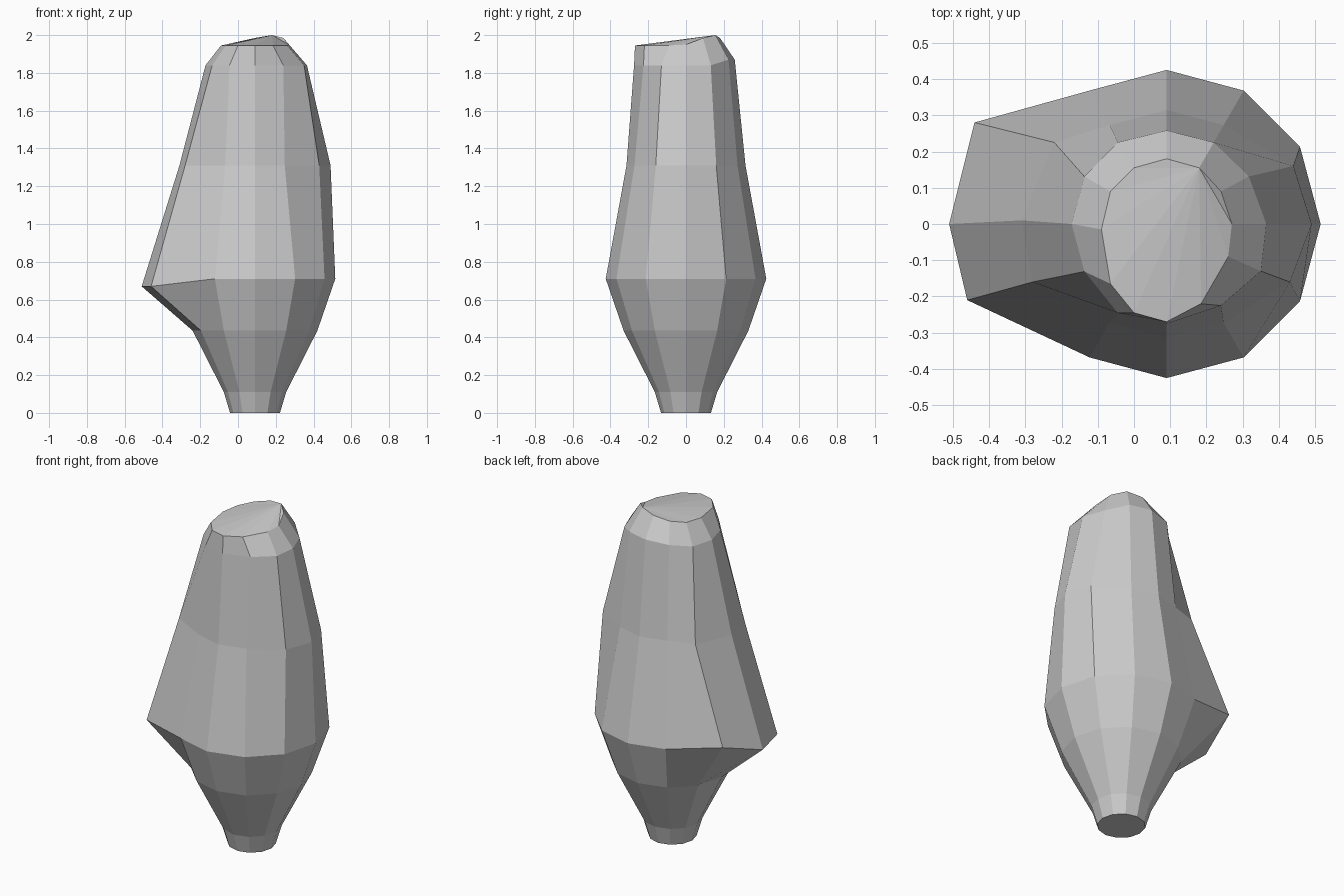
import bpy, bmesh
from math import cos, sin, pi

N = 12
CX = 0.09


def ring(bm, r, z, edits=None):
    """Twelve-sided ring about the body axis, with a few hand-moved corners."""
    pts = [(CX + r * cos(2 * pi * i / N), r * sin(2 * pi * i / N), z) for i in range(N)]
    for i, p in (edits or {}).items():
        pts[i] = p
    return [bm.verts.new(p) for p in pts]


bm = bmesh.new()

# neck, belly with a pulled-out left bulge, tapering upper body, uneven rim
rings = [
    ring(bm, 0.132, 0.0),
    ring(bm, 0.165, 0.11),
    ring(bm, 0.33, 0.435),
    ring(bm, 0.425, 0.71, {5: (-0.44, 0.28, 0.77), 6: (-0.51, 0.0, 0.67), 7: (-0.46, -0.21, 0.67)}),
    ring(bm, 0.315, 1.31, {0: (0.49, 0.0, 1.31), 1: (0.44, 0.16, 1.31), 11: (0.43, -0.16, 1.31),
                           5: (-0.22, 0.225, 1.31), 6: (-0.31, 0.01, 1.31), 7: (-0.28, -0.16, 1.31)}),
    ring(bm, 0.262, 1.84, {0: (0.365, 0.0, 1.84), 11: (0.35, -0.13, 1.84), 10: (0.24, -0.225, 1.84),
                           9: (0.09, -0.275, 1.84), 8: (-0.045, -0.245, 1.84),
                           2: (0.22, 0.225, 1.87), 3: (0.09, 0.258, 1.87), 4: (-0.045, 0.225, 1.86)}),
    [bm.verts.new(p) for p in (
        (0.27, 0.0, 1.95), (0.24, 0.09, 1.985), (0.18, 0.155, 2.0), (0.09, 0.18, 1.985),
        (0.0, 0.155, 1.965), (-0.065, 0.09, 1.95), (-0.09, -0.015, 1.945), (-0.065, -0.165, 1.945),
        (0.0, -0.245, 1.945), (0.09, -0.27, 1.945), (0.185, -0.22, 1.945), (0.26, -0.09, 1.945))],
]

# side walls
for a, b in zip(rings, rings[1:]):
    for i in range(N):
        j = (i + 1) % N
        bm.faces.new((a[i], a[j], b[j], b[i]))

# flat base, and a tilted top fanned out from its highest corner
bm.faces.new(rings[0][::-1])
top = rings[-1][2:] + rings[-1][:2]
for i in range(1, N - 1):
    bm.faces.new((top[0], top[i], top[i + 1]))

bmesh.ops.recalc_face_normals(bm, faces=bm.faces[:])
mesh = bpy.data.meshes.new("faceted_body")
bm.to_mesh(mesh)
bm.free()
bpy.context.collection.objects.link(bpy.data.objects.new("faceted_body", mesh))
